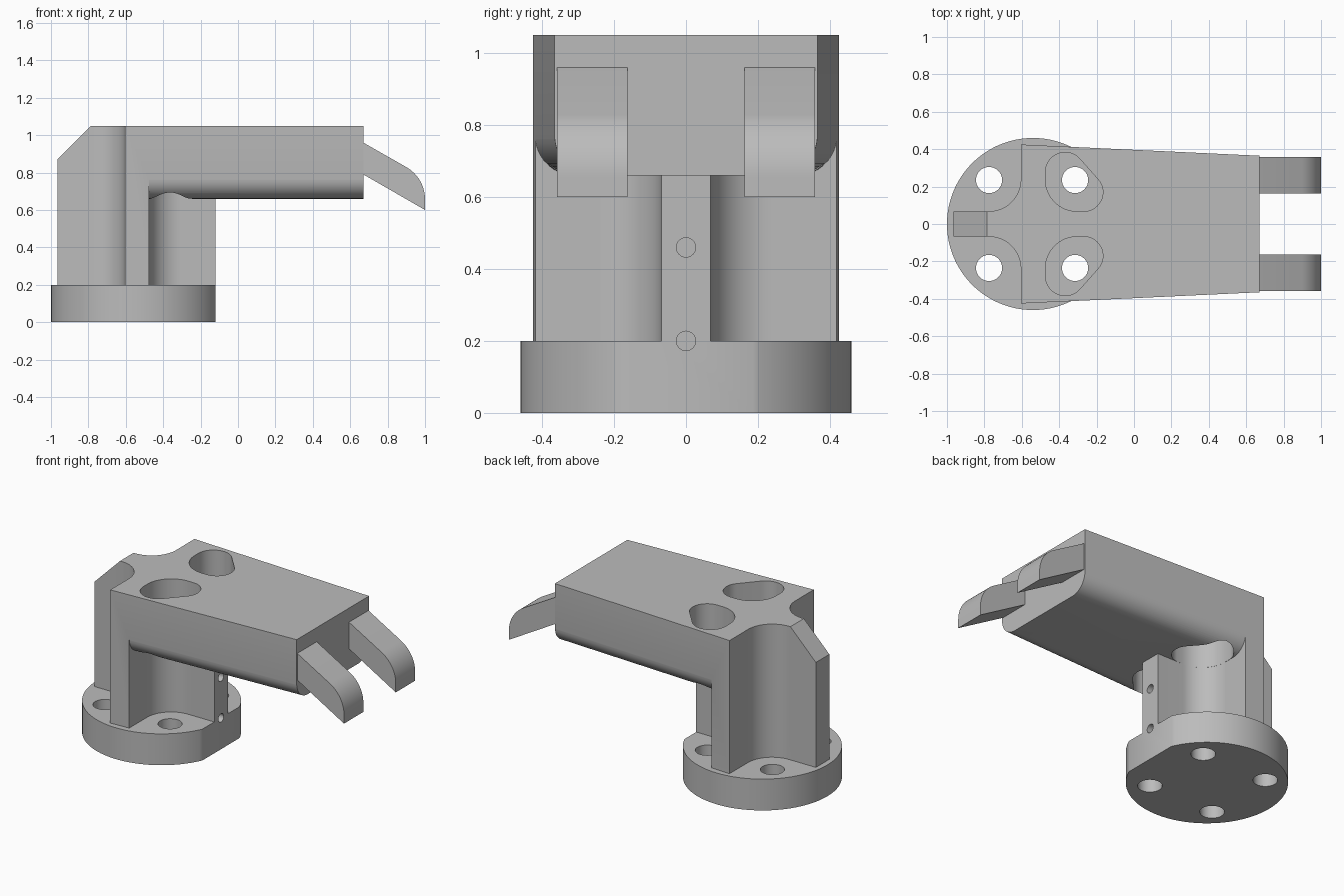
import bpy, bmesh
from math import sin, cos, radians

if "Cube" in bpy.data.objects:
    bpy.data.objects.remove(bpy.data.objects["Cube"], do_unlink=True)

grey = bpy.data.materials.new("plain_grey")
grey.use_nodes = True
GREY = (0.5, 0.5, 0.5, 1)
grey.diffuse_color = GREY
grey.node_tree.nodes["Principled BSDF"].inputs["Base Color"].default_value = GREY


def arc(cx, cy, r, a, b, n=16):
    """Points on an arc from angle a to angle b in degrees."""
    angles = [radians(a + (b - a) * i / n) for i in range(n + 1)]
    return [(cx + r * cos(t), cy + r * sin(t)) for t in angles]


def circle(cx, cy, r, n=40):
    return arc(cx, cy, r, 0, 360, n)[:-1]


def mirror(points):
    """Close a half outline by reflecting it in its second coordinate."""
    return points + [(x, -y) for x, y in reversed(points)]


def loft(name, ring_a, ring_b):
    """Solid between two matching rings of 3D points."""
    bm = bmesh.new()
    a = [bm.verts.new(p) for p in ring_a]
    b = [bm.verts.new(p) for p in ring_b]
    n = len(a)
    bm.faces.new(a)
    bm.faces.new(b)
    for i in range(n):
        j = (i + 1) % n
        bm.faces.new((a[i], a[j], b[j], b[i]))
    bmesh.ops.recalc_face_normals(bm, faces=bm.faces)
    mesh = bpy.data.meshes.new(name)
    bm.to_mesh(mesh)
    bm.free()
    mesh.materials.append(grey)
    ob = bpy.data.objects.new(name, mesh)
    bpy.context.collection.objects.link(ob)
    return ob


def prism(name, pts, lo, hi, axis="z"):
    place = {"x": lambda p, d: (d, p[0], p[1]),
             "y": lambda p, d: (p[0], d, p[1]),
             "z": lambda p, d: (p[0], p[1], d)}[axis]
    return loft(name, [place(p, lo) for p in pts], [place(p, hi) for p in pts])


def cut(target, cutter):
    """Subtract the cutter from the target, then discard it."""
    cutter.hide_render = True
    mod = target.modifiers.new("cut", "BOOLEAN")
    mod.operation, mod.solver, mod.object = "DIFFERENCE", "EXACT", cutter
    bpy.context.view_layer.objects.active = target
    bpy.ops.object.modifier_apply(modifier=mod.name)
    bpy.data.objects.remove(cutter, do_unlink=True)


def half_width(x):
    return 0.425 - 0.047 * (x + 0.605)


FRONT, WALL, TIP = -0.12, -0.475, 0.67
FLOOR, UNDER, TOP = 0.2, 0.66, 1.05

# Round base with one flat side and four bolt holes
base = prism("base_flange", circle(-0.54, 0, 0.46, 96), 0, FLOOR)
cut(base, prism("flat_cutter", [(FRONT, -1), (1, -1), (1, 1), (FRONT, 1)], -1, 1))
for x in (-0.775, -0.315):
    for y in (-0.235, 0.235):
        cut(base, prism("bolt_cutter", circle(x, y, 0.07), -1, 1))

# Column and tapered arm share one plan outline
outline = [(-0.965, 0.068)] + arc(-0.775, 0.238, 0.17, -90, 0)
outline += [(-0.605, half_width(-0.605)), (TIP, half_width(TIP))]
body = prism("column_and_arm", mirror(outline), FLOOR, TOP)

# Slanted top of the back rib
cut(body, prism("slope_cutter", [(-1.1, 0.735), (-1.1, 1.2), (-0.635, 1.2)], -0.5, 0.5, "y"))


# Space below the arm, rounding its lower side edges
def under_ring(x, r=0.11):
    w = half_width(x)
    half = [(w + 0.2, 0.1), (w + 0.2, UNDER + r)]
    half += arc(w - r, UNDER + r, r, 0, -90)
    half[2] = (w + 0.001, UNDER + r)
    return [(x, y, z) for y, z in half + [(-y, z) for y, z in reversed(half)]]


cut(body, loft("underside_cutter", under_ring(WALL), under_ring(0.8)))

# Tool access openings through the arm
opening = arc(-0.304, 0.238, 0.17, 180, 270)
opening += arc(-0.268, 0.17, 0.102, -85, 42)
opening += arc(-0.368, 0.277, 0.106, 42, 175)
for side in (-1, 1):
    cut(body, prism("access_cutter", [(x, y * side) for x, y in opening], 0.5, 1.2))

# Front rib with filleted roots
rib_half = [(WALL - 0.02, 0.238)] + arc(-0.305, 0.238, 0.17, 180, 270) + [(FRONT, 0.068)]
rib = prism("front_rib", mirror(rib_half), FLOOR, UNDER)

# Small pin holes in the front face
for z in (FLOOR, 0.46):
    for target in (rib, base):
        if target is rib or z == FLOOR:
            cut(target, prism("pin_cutter", circle(0, z, 0.027, 24), -0.4, 0, "x"))

# Two hooked fingers
finger = [(TIP - 0.02, 0.97), (TIP, 0.96)] + arc(0.8, 0.656, 0.2, 60, 0)
finger += [(1, 0.6), (TIP, 0.79), (TIP - 0.02, 0.8)]
parts = [base, body, rib,
         prism("left_finger", finger, 0.163, 0.359, "y"),
         prism("right_finger", finger, -0.359, -0.163, "y")]

# Smooth curves, crisp edges
bpy.ops.object.select_all(action="DESELECT")
for ob in parts:
    ob.select_set(True)
bpy.context.view_layer.objects.active = base
bpy.ops.object.shade_smooth_by_angle(angle=radians(25))
